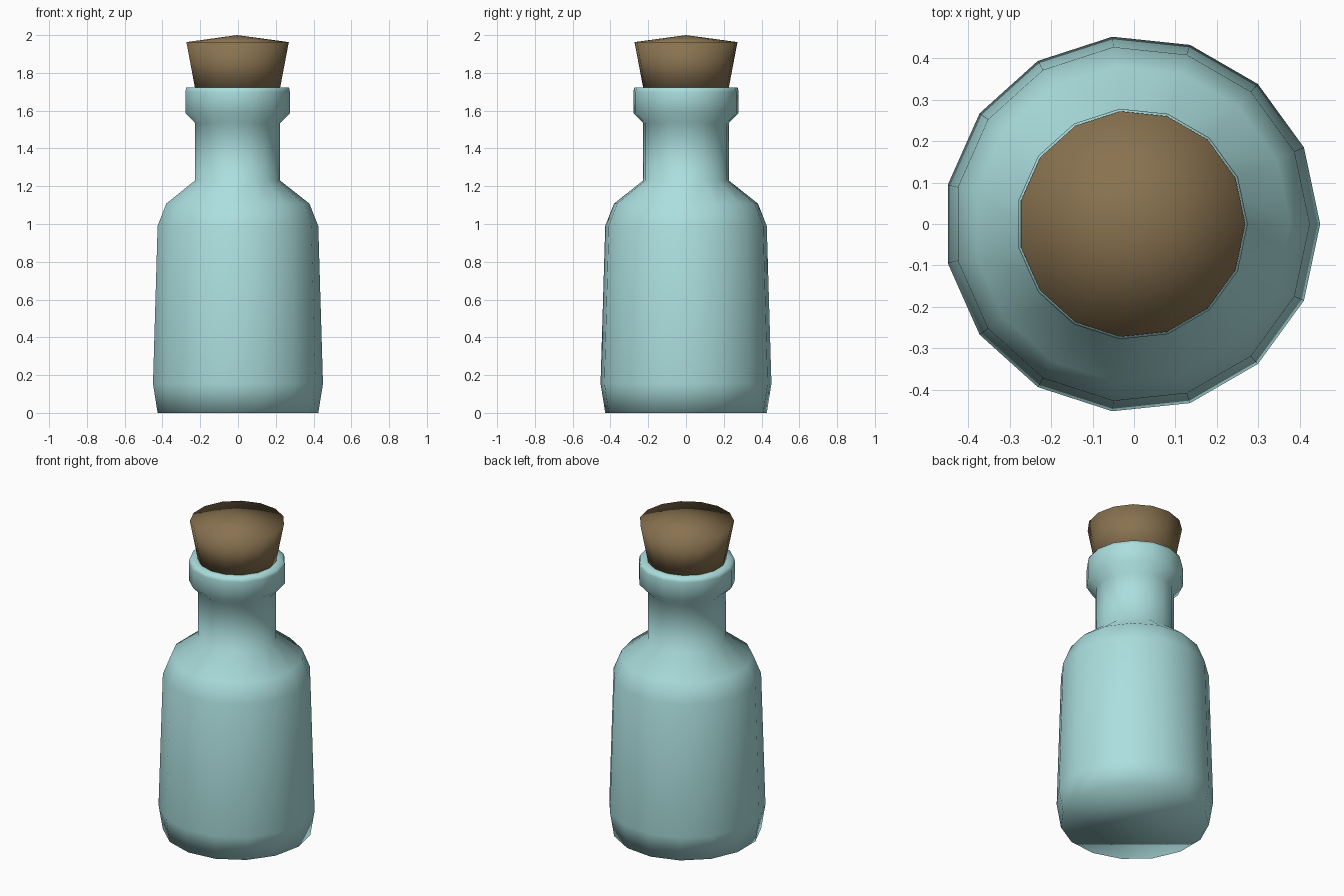
import bpy
import bmesh
from math import cos, sin, tau

if "Cube" in bpy.data.objects:
    bpy.data.objects.remove(bpy.data.objects["Cube"])

SIDES = 15
X_OFF = -0.005  # an odd-sided ring is slightly off-centre in x


def lathe(name, profile, color, cap_top=True):
    """Revolve (radius, z) points; radius 0 makes an apex."""
    bm = bmesh.new()
    rings = []
    for r, z in profile:
        if r == 0:
            rings.append([bm.verts.new((X_OFF, 0, z))] * SIDES)
        else:
            rings.append([bm.verts.new((X_OFF + r * cos(tau * i / SIDES),
                                        r * sin(tau * i / SIDES), z))
                          for i in range(SIDES)])
    bm.faces.new(rings[0][::-1])
    for low, high in zip(rings, rings[1:]):
        for i in range(SIDES):
            j = (i + 1) % SIDES
            corners = [low[i], low[j], high[j], high[i]]
            bm.faces.new(list(dict.fromkeys(corners)))
    for f in bm.faces:
        f.smooth = True
    mesh = bpy.data.meshes.new(name)
    bm.to_mesh(mesh)
    bm.free()
    mat = bpy.data.materials.new(name + "_material")
    mat.diffuse_color = color
    mat.use_nodes = True
    mat.node_tree.nodes["Principled BSDF"].inputs["Base Color"].default_value = mat.diffuse_color
    mesh.materials.append(mat)
    obj = bpy.data.objects.new(name, mesh)
    bpy.context.collection.objects.link(obj)
    return obj


# Glass bottle: base, body, shoulder, neck and lip
lathe("bottle", [(0.43, 0), (0.455, 0.155), (0.43, 0.99), (0.383, 1.108),
                 (0.228, 1.23), (0.228, 1.535), (0.28, 1.587), (0.28, 1.70),
                 (0.275, 1.722), (0.226, 1.722)],
      (0.41, 0.73, 0.73, 1))

# Tapered cork with a shallow domed top, seated in the mouth
lathe("cork", [(0.224, 1.70), (0.274, 1.963), (0, 2.0)],
      (0.25, 0.17, 0.08, 1))
